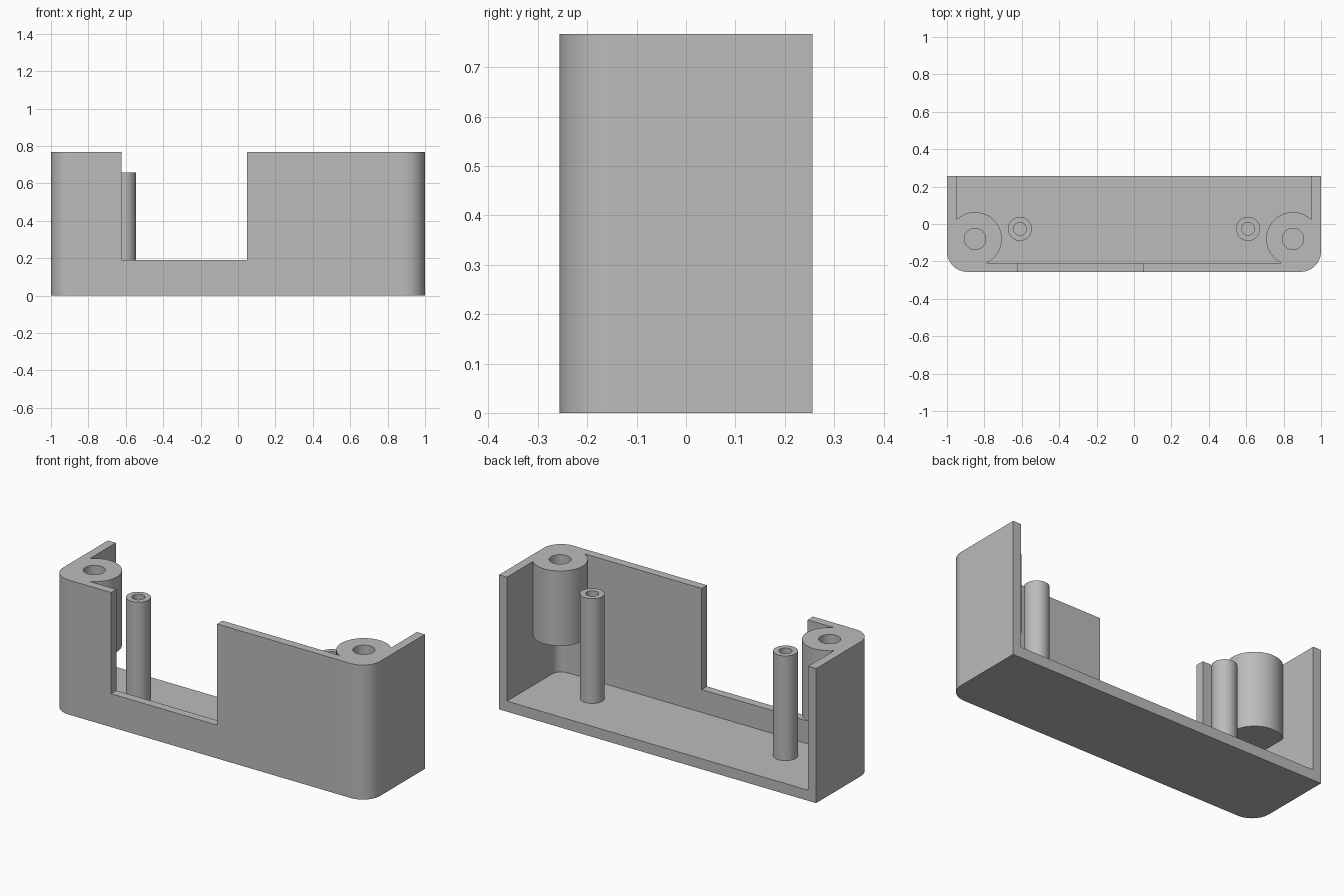
import bpy
import bmesh
from math import cos, sin, pi

HALF_X, HALF_Y, HEIGHT = 1.0, 0.256, 0.767
SIDE, FRONT, FLOOR = 0.05, 0.048, 0.06
CORNER = 0.11

cube = bpy.data.objects.get("Cube")
if cube:
    bpy.data.objects.remove(cube, do_unlink=True)

grey = bpy.data.materials.new("light_grey")
grey.use_nodes = True
grey.diffuse_color = (0.5, 0.5, 0.5, 1)
grey.node_tree.nodes["Principled BSDF"].inputs["Base Color"].default_value = (0.5, 0.5, 0.5, 1)


def prism(name, outline, z0, z1):
    """Extrude a flat outline from z0 to z1."""
    bm = bmesh.new()
    face = bm.faces.new([bm.verts.new((x, y, z0)) for x, y in outline])
    out = bmesh.ops.extrude_face_region(bm, geom=[face])
    top = [v for v in out["geom"] if isinstance(v, bmesh.types.BMVert)]
    bmesh.ops.translate(bm, verts=top, vec=(0, 0, z1 - z0))
    bmesh.ops.recalc_face_normals(bm, faces=bm.faces)
    mesh = bpy.data.meshes.new(name)
    bm.to_mesh(mesh)
    bm.free()
    mesh.materials.append(grey)
    obj = bpy.data.objects.new(name, mesh)
    bpy.context.collection.objects.link(obj)
    return obj


def arc(cx, cy, r, a0, a1, steps):
    angles = [a0 + (a1 - a0) * i / steps for i in range(steps + 1)]
    return [(cx + r * cos(a), cy + r * sin(a)) for a in angles]


def cylinder(name, x, y, r, z0, z1):
    return prism(name, arc(x, y, r, 0, 2 * pi, 64)[:-1], z0, z1)


def rounded_front(hx, y0, y1, r):
    """Rectangle whose two front corners are rounded."""
    return ([(hx, y1), (-hx, y1)]
            + arc(-hx + r, y0 + r, r, pi, 1.5 * pi, 16)
            + arc(hx - r, y0 + r, r, 1.5 * pi, 2 * pi, 16))


def boolean(target, tool, operation):
    """Apply a boolean, then drop the tool."""
    mod = target.modifiers.new(operation, "BOOLEAN")
    mod.operation, mod.solver, mod.object = operation, "EXACT", tool
    bpy.context.view_layer.objects.active = target
    bpy.ops.object.modifier_apply(modifier=mod.name)
    bpy.data.objects.remove(tool, do_unlink=True)


def finish(obj):
    bpy.ops.object.select_all(action="DESELECT")
    obj.select_set(True)
    bpy.context.view_layer.objects.active = obj
    bpy.ops.object.shade_smooth_by_angle(angle=pi / 6)


# Open-backed tray with rounded front corners
case = prism("case_shell", rounded_front(HALF_X, -HALF_Y, HALF_Y, CORNER), 0, HEIGHT)
cavity = prism("cavity", rounded_front(HALF_X - SIDE, FRONT - HALF_Y, 0.5, CORNER - SIDE), FLOOR, 1)
boolean(case, cavity, "DIFFERENCE")

# Corner screw bosses, hanging short of the floor, with blind holes
for side in (-1, 1):
    x, y = side * 0.85, -0.08
    boolean(case, cylinder("boss", x, y, 0.143, 0.34, HEIGHT), "UNION")
    boolean(case, cylinder("boss_hole", x, y, 0.057, 0.4, 1), "DIFFERENCE")

# Front opening
opening = [(-0.622, -0.5), (0.047, -0.5), (0.047, -0.18), (-0.622, -0.18)]
boolean(case, prism("opening", opening, 0.19, 1), "DIFFERENCE")
finish(case)

# Thin standing posts with screw holes
for name, side in (("right_post", -1), ("left_post", 1)):
    x, y = side * 0.61, -0.026
    post = cylinder(name, x, y, 0.064, FLOOR - 0.02, 0.657)
    boolean(post, cylinder("post_hole", x, y, 0.034, 0.3, 1), "DIFFERENCE")
    finish(post)
